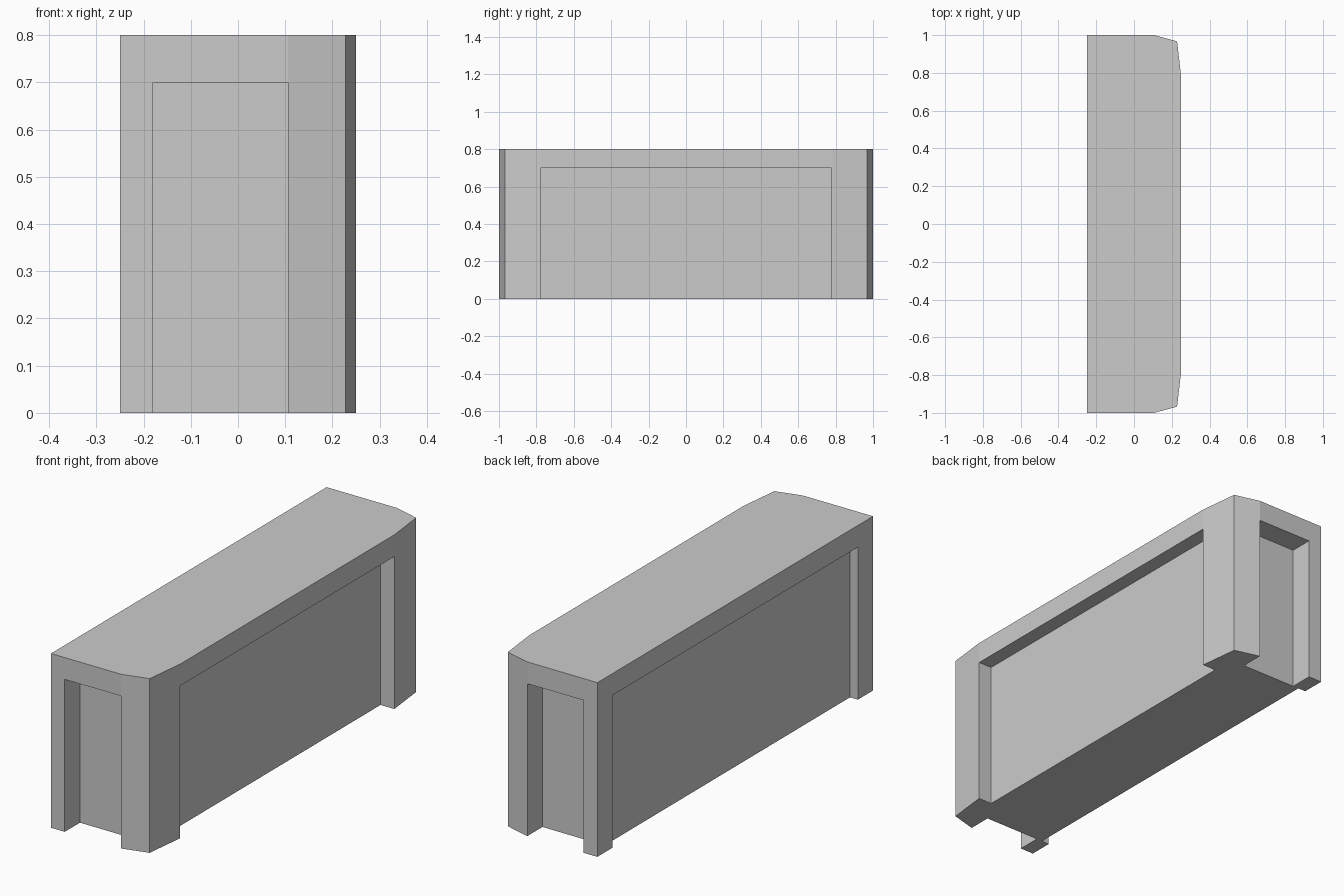
import bpy, bmesh

if "Cube" in bpy.data.objects:
    bpy.data.objects.remove(bpy.data.objects["Cube"])


def mesh_object(name, bm):
    bmesh.ops.recalc_face_normals(bm, faces=bm.faces)
    mesh = bpy.data.meshes.new(name)
    bm.to_mesh(mesh)
    bm.free()
    obj = bpy.data.objects.new(name, mesh)
    bpy.context.collection.objects.link(obj)
    return obj


def add_box(bm, x0, x1, y0, y1, z0, z1):
    verts = bmesh.ops.create_cube(bm, size=1)["verts"]
    for v in verts:
        v.co = (x1 if v.co.x > 0 else x0,
                y1 if v.co.y > 0 else y0,
                z1 if v.co.z > 0 else z0)


# Block: chamfered plan outline, mirrored in y and extruded upward
half = [(-0.25, -1), (0.106, -1), (0.228, -0.967), (0.25, -0.777)]
outline = half + [(x, -y) for x, y in reversed(half)]
bm = bmesh.new()
base = bm.faces.new([bm.verts.new((x, y, 0)) for x, y in outline])
top = bmesh.ops.extrude_face_region(bm, geom=[base], use_keep_orig=True)["geom"]
bmesh.ops.translate(bm, vec=(0, 0, 0.8),
                    verts=[g for g in top if isinstance(g, bmesh.types.BMVert)])
block = mesh_object("block", bm)

# Recess cutters: both ends, the right side and the left side, open at the floor
bm = bmesh.new()
add_box(bm, -0.18, 0.106, -1.2, -0.89, -0.2, 0.7)
add_box(bm, -0.18, 0.106, 0.89, 1.2, -0.2, 0.7)
add_box(bm, 0.18, 0.5, -0.777, 0.777, -0.2, 0.7)
add_box(bm, -0.5, -0.21, -0.89, 0.89, -0.2, 0.7)
cutter = mesh_object("recess_cutter", bm)
cutter.hide_render = True

# Carve the recesses, then drop the cutter
mod = block.modifiers.new("recesses", "BOOLEAN")
mod.operation = "DIFFERENCE"
mod.solver = "EXACT"
mod.object = cutter
bpy.context.view_layer.objects.active = block
bpy.ops.object.modifier_apply(modifier=mod.name)
bpy.data.objects.remove(cutter)
